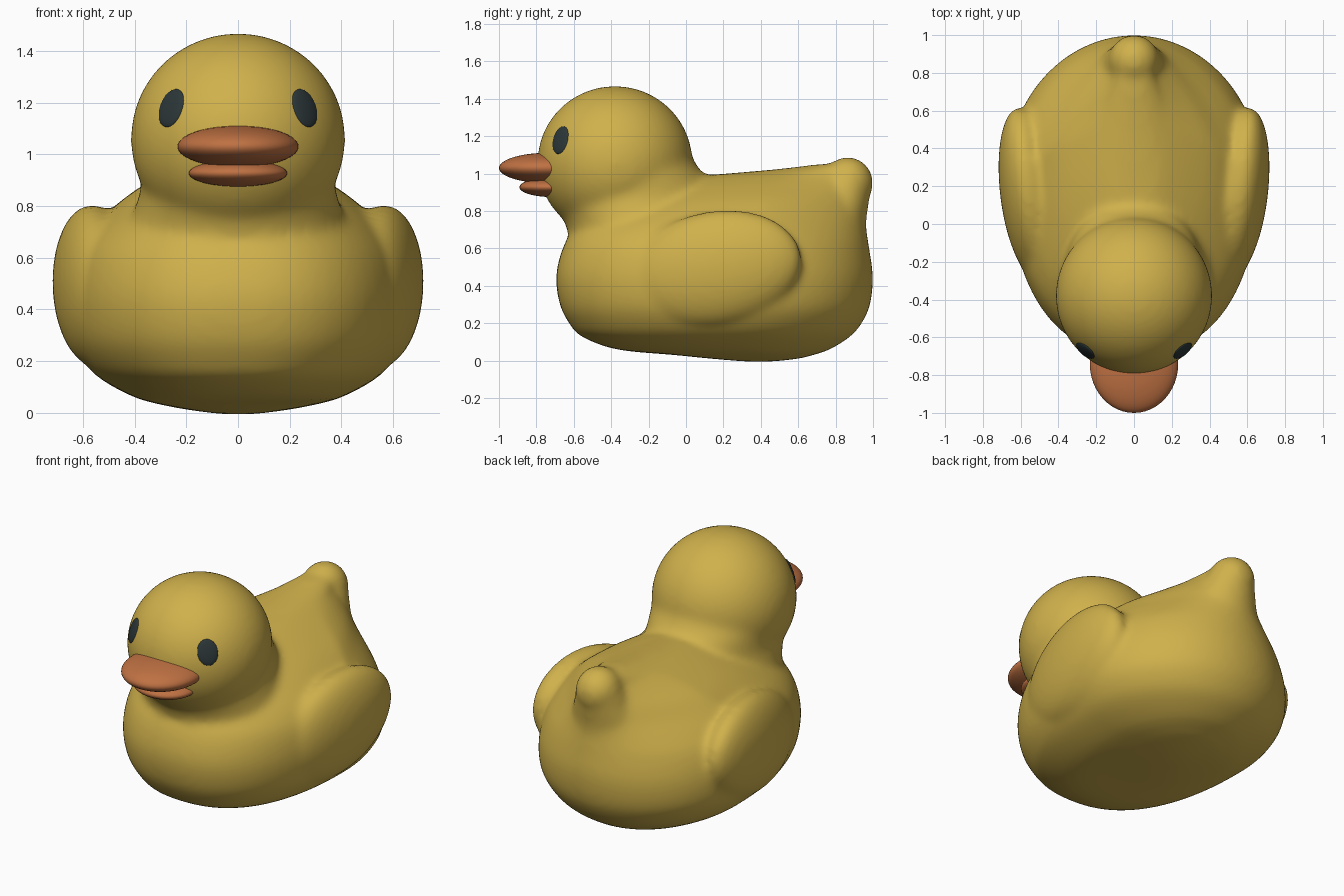
import bpy
import bmesh
import math
from mathutils import Matrix, Vector

cube = bpy.data.objects.get("Cube")
if cube:
    bpy.data.objects.remove(cube, do_unlink=True)


def material(name, rgb):
    mat = bpy.data.materials.new(name)
    mat.use_nodes = True
    mat.diffuse_color = (*rgb, 1)
    mat.node_tree.nodes["Principled BSDF"].inputs["Base Color"].default_value = (*rgb, 1)
    return mat


YELLOW = material("yellow", (0.63, 0.44, 0.072))
ORANGE = material("orange", (0.52, 0.165, 0.055))
BLACK = material("dark_grey", (0.025, 0.037, 0.039))


def make_object(name, bm, mat):
    bmesh.ops.recalc_face_normals(bm, faces=bm.faces)
    for face in bm.faces:
        face.smooth = True
    mesh = bpy.data.meshes.new(name)
    bm.to_mesh(mesh)
    bm.free()
    mesh.materials.append(mat)
    obj = bpy.data.objects.new(name, mesh)
    bpy.context.collection.objects.link(obj)
    return obj


def ellipsoid(bm, centre, radii, rotation=None):
    place = Matrix.Translation(centre) @ (rotation or Matrix.Identity(4))
    bmesh.ops.create_uvsphere(bm, u_segments=48, v_segments=32, radius=1,
                              matrix=place @ Matrix.Diagonal((*radii, 1)))


def smooth_rows(rows, steps=4):
    """Catmull-Rom interpolation between profile rows."""
    p = [Vector(r) for r in rows]
    p = [p[0]] + p + [p[-1]]
    out = []
    for a, b, c, d in zip(p, p[1:], p[2:], p[3:]):
        for i in range(steps):
            t = i / steps
            out.append(b + (c - a) * (t / 2)
                       + (a * 2 - b * 5 + c * 4 - d) * (t * t / 2)
                       + (b * 3 - a - c * 3 + d) * (t ** 3 / 2))
    return out + [p[-1]]


def egg_loft(bm, rows, widest, fullness, sides=64):
    """Stack egg rings; a row is height, front y, back y, half width, pinch of the back."""
    rings = []
    for z, front, back, half, pinch in smooth_rows(rows):
        mid = front + (back - front) * widest
        ring = []
        for i in range(sides):
            c, s = math.cos(math.tau * i / sides), math.sin(math.tau * i / sides)
            if s > 0:
                x, y = c * (1 - pinch * s), s * (back - mid)
            else:
                x = math.copysign(abs(c) ** (2 / fullness), c)
                y = -abs(s) ** (2 / fullness) * (mid - front)
            ring.append(bm.verts.new((half * x, mid + y, z)))
        rings.append(ring)
    for low, high in zip(rings, rings[1:]):
        for i in range(sides):
            j = (i + 1) % sides
            bm.faces.new((low[i], low[j], high[j], high[i]))
    bm.faces.new(rings[0][::-1])
    bm.faces.new(rings[-1])


# Body
skin = bmesh.new()
egg_loft(skin, [
    (-0.005, 0.32, 0.46, 0.06, 0),
    (0.01, 0.14, 0.60, 0.18, 0),
    (0.03, -0.06, 0.68, 0.29, 0),
    (0.06, -0.37, 0.77, 0.40, 0),
    (0.13, -0.56, 0.88, 0.53, 0),
    (0.20, -0.625, 0.94, 0.60, 0),
    (0.30, -0.675, 0.985, 0.65, 0),
    (0.45, -0.695, 1.00, 0.665, 0.04),
    (0.60, -0.66, 0.98, 0.64, 0.12),
    (0.70, -0.60, 0.965, 0.58, 0.22),
    (0.78, -0.50, 0.96, 0.50, 0.32),
    (0.86, -0.35, 0.95, 0.40, 0.36),
    (0.93, -0.20, 0.94, 0.28, 0.36),
    (0.98, 0.00, 0.93, 0.18, 0.30),
    (1.00, 0.22, 0.92, 0.14, 0.2),
    (1.025, 0.50, 0.91, 0.10, 0),
    (1.05, 0.70, 0.90, 0.06, 0),
], widest=0.59, fullness=2.35)

# Neck, flared into the back, and the head
egg_loft(skin, [
    (0.55, -0.62, 0.20, 0.44, 0),
    (0.70, -0.635, 0.22, 0.425, 0),
    (0.80, -0.68, 0.20, 0.395, 0),
    (0.88, -0.725, 0.17, 0.375, 0),
    (0.97, -0.765, 0.12, 0.38, 0),
    (1.04, -0.77, 0.06, 0.39, 0),
    (1.14, -0.74, 0.01, 0.38, 0),
], widest=0.48, fullness=2)
HEAD = Vector((0, -0.38, 1.06))
ellipsoid(skin, HEAD, (0.415, 0.415, 0.408))

# Tail knob on a tapering root
egg_loft(skin, [
    (0.60, 0.45, 0.96, 0.32, 0.2),
    (0.75, 0.58, 0.965, 0.24, 0.15),
    (0.86, 0.67, 0.98, 0.175, 0.05),
    (0.96, 0.71, 0.99, 0.14, 0),
], widest=0.5, fullness=2)
ellipsoid(skin, (0, 0.865, 0.95), (0.135, 0.137, 0.14))

# Wings, free at the rear and sinking into the breast
for side in (-1, 1):
    ellipsoid(skin, (side * 0.557, 0.16, 0.492), (0.152, 0.465, 0.308),
              Matrix.Rotation(math.radians(-7 * side), 4, "Z")
              @ Matrix.Rotation(math.radians(10), 4, "X"))

# Fuse these into one soft skin
body = make_object("body", skin, YELLOW)
remesh = body.modifiers.new("fuse", "REMESH")
remesh.mode = "VOXEL"
remesh.voxel_size = 0.018
remesh.use_smooth_shade = True
soften = body.modifiers.new("soften", "SMOOTH")
soften.factor = 0.5
soften.iterations = 20

# Bill
for name, centre, radii in (
        ("upper_bill", (0, -0.74, 1.03), (0.234, 0.26, 0.081)),
        ("lower_bill", (0, -0.72, 0.927), (0.19, 0.17, 0.052))):
    bm = bmesh.new()
    ellipsoid(bm, centre, radii)
    make_object(name, bm, ORANGE)

# Eyes, flat ovals lying on the head
for name, side in (("left_eye", 1), ("right_eye", -1)):
    normal = Vector((side * 0.26, -0.293, 0.12)).normalized()
    up = Vector((-side * 0.35, 0.2, 0.9))
    up = (up - normal * up.dot(normal)).normalized()
    across = up.cross(normal)
    turn = Matrix((across, up, normal)).transposed().to_4x4()
    bm = bmesh.new()
    ellipsoid(bm, HEAD + normal * 0.405, (0.06, 0.077, 0.016), turn)
    make_object(name, bm, BLACK)
